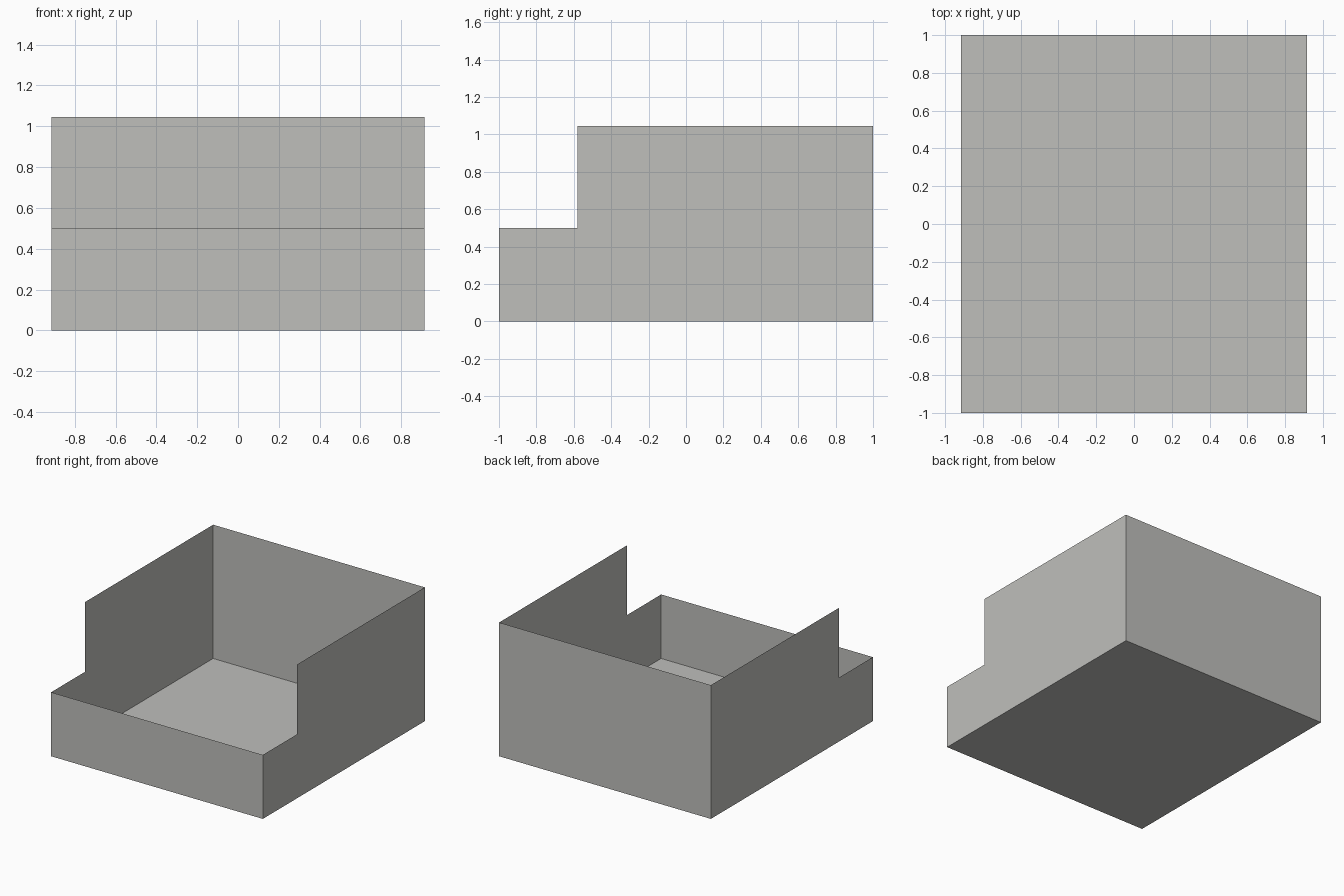
import bpy
import bmesh

cube = bpy.data.objects.get("Cube")
if cube:
    bpy.data.objects.remove(cube, do_unlink=True)

HALF_W, HALF_L = 0.915, 1.0      # half width and half length
LOW, HIGH = 0.5, 1.045           # front lip and main wall heights
STEP_Y = -0.58                   # where the side walls step down

grey = bpy.data.materials.new("warm_grey")
grey.use_nodes = True
colour = (0.52, 0.52, 0.5, 1)
grey.diffuse_color = colour
grey.node_tree.nodes["Principled BSDF"].inputs["Base Color"].default_value = colour


def panel(name, outline):
    """Make a thin sheet from a single flat outline."""
    bm = bmesh.new()
    bm.faces.new([bm.verts.new(p) for p in outline])
    mesh = bpy.data.meshes.new(name)
    bm.to_mesh(mesh)
    bm.free()
    mesh.materials.append(grey)
    obj = bpy.data.objects.new(name, mesh)
    bpy.context.collection.objects.link(obj)
    return obj


# Floor sheet
panel("floor", [(-HALF_W, -HALF_L, 0), (-HALF_W, HALF_L, 0),
                (HALF_W, HALF_L, 0), (HALF_W, -HALF_L, 0)])

# Low front lip and tall back wall, facing outwards
for name, side, height in (("front_lip", -1, LOW), ("back_wall", 1, HIGH)):
    x, y = side * HALF_W, side * HALF_L
    panel(name, [(x, y, 0), (-x, y, 0), (-x, y, height), (x, y, height)])

# Stepped side walls, mirrored across the middle
profile = [(-HALF_L, 0), (HALF_L, 0), (HALF_L, HIGH),
           (STEP_Y, HIGH), (STEP_Y, LOW), (-HALF_L, LOW)]
for name, side in (("left_wall", 1), ("right_wall", -1)):
    panel(name, [(side * HALF_W, y, z) for y, z in profile[::side]])
